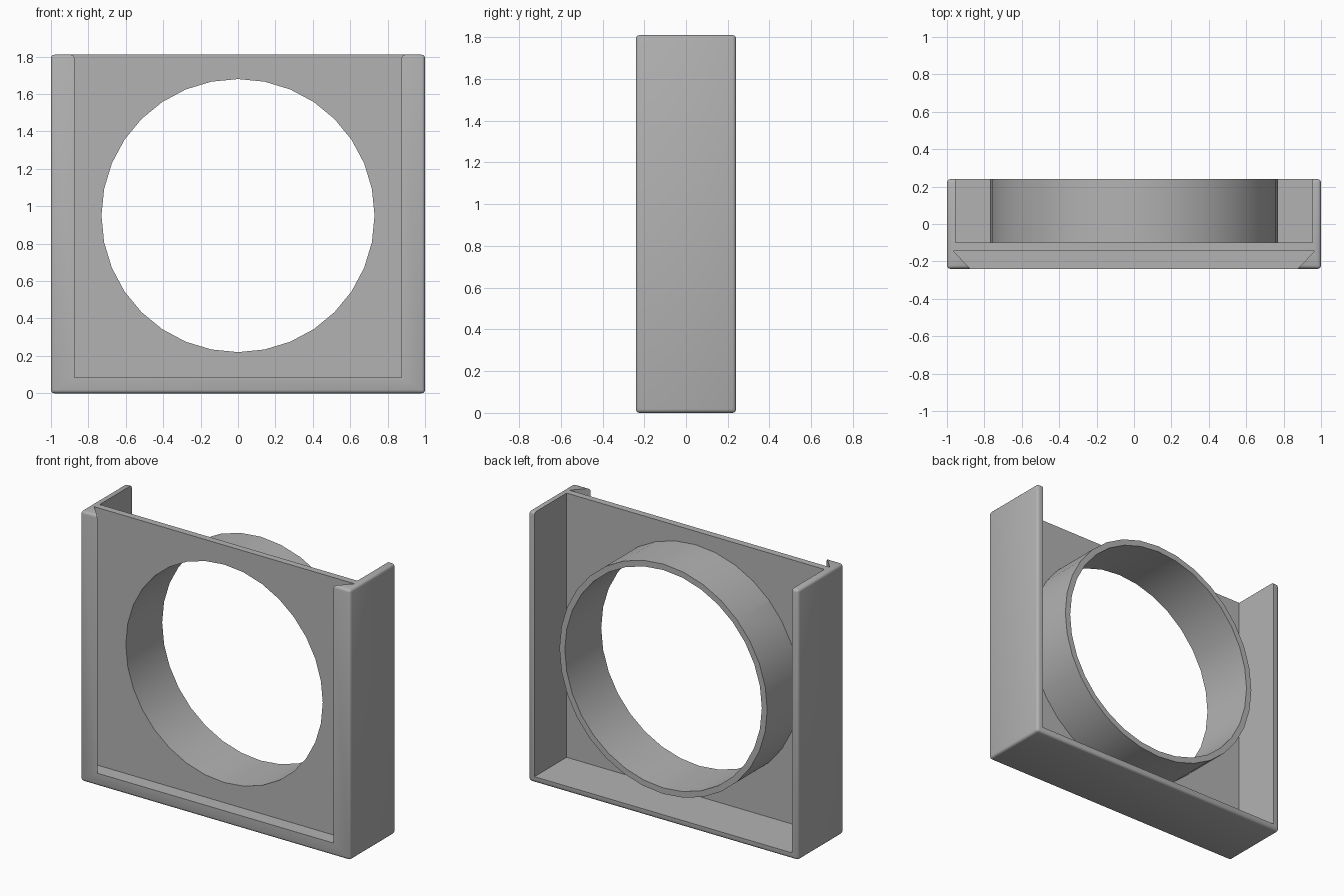
import bpy, bmesh, math
from mathutils import Matrix, Vector

if "Cube" in bpy.data.objects:
    bpy.data.objects.remove(bpy.data.objects["Cube"])

HEIGHT, HALF_W, HALF_D = 1.81, 1.0, 0.24
PANEL_FRONT, PANEL_BACK = -0.145, -0.10
HOLE_Z = 0.95

grey = bpy.data.materials.new("matte grey")
grey.use_nodes = True
colour = (0.45, 0.45, 0.45, 1)
grey.diffuse_color = colour
grey.node_tree.nodes["Principled BSDF"].inputs["Base Color"].default_value = colour


def make(name, bm):
    bmesh.ops.recalc_face_normals(bm, faces=bm.faces)
    mesh = bpy.data.meshes.new(name)
    bm.to_mesh(mesh)
    bm.free()
    mesh.materials.append(grey)
    obj = bpy.data.objects.new(name, mesh)
    bpy.context.collection.objects.link(obj)
    return obj


def prism(name, outline, z0, z1):
    """Extrude an (x, y) outline upward."""
    bm = bmesh.new()
    face = bm.faces.new([bm.verts.new((x, y, z0)) for x, y in outline])
    top = bmesh.ops.extrude_face_region(bm, geom=[face])["geom"]
    verts = [v for v in top if isinstance(v, bmesh.types.BMVert)]
    bmesh.ops.translate(bm, vec=Vector((0, 0, z1 - z0)), verts=verts)
    return make(name, bm)


def block(name, half_x, y0, y1, z0, z1):
    return prism(name, [(-half_x, y0), (half_x, y0), (half_x, y1), (-half_x, y1)], z0, z1)


def tube_solid(name, radius, y0, y1):
    """Cylinder lying along y, centred on the opening."""
    bm = bmesh.new()
    place = Matrix.Translation((0, (y0 + y1) / 2, HOLE_Z)) @ Matrix.Rotation(math.pi / 2, 4, "X")
    bmesh.ops.create_cone(bm, cap_ends=True, segments=32, radius1=radius,
                          radius2=radius, depth=y1 - y0, matrix=place)
    return make(name, bm)


def apply(obj, mod):
    bpy.context.view_layer.objects.active = obj
    bpy.ops.object.modifier_apply(modifier=mod.name)


def combine(obj, tool, operation):
    mod = obj.modifiers.new("combine", "BOOLEAN")
    mod.object, mod.operation, mod.solver = tool, operation, "EXACT"
    apply(obj, mod)
    bpy.data.objects.remove(tool)


# Rounded outer block
frame = block("duct_frame", HALF_W, -HALF_D, HALF_D, 0, HEIGHT)
bevel = frame.modifiers.new("rounding", "BEVEL")
bevel.width, bevel.segments = 0.018, 3
apply(frame, bevel)

# Open pocket behind the panel
combine(frame, block("back_pocket", 0.955, PANEL_BACK, 0.5, 0.04, 2.2), "DIFFERENCE")

# Dovetail slide channel in front of the panel
slope = (0.965 - 0.875) / (PANEL_FRONT + HALF_D)
mouth = 0.875 - slope * 0.06
channel = [(-mouth, -HALF_D - 0.06), (mouth, -HALF_D - 0.06),
           (0.965, PANEL_FRONT), (-0.965, PANEL_FRONT)]
combine(frame, prism("slide_channel", channel, 0.085, 2.2), "DIFFERENCE")

# Round collar and the opening through it
combine(frame, tube_solid("collar", 0.77, -0.12, HALF_D), "UNION")
combine(frame, tube_solid("opening", 0.73, -0.5, 0.5), "DIFFERENCE")

# Smooth the curves, keep the corners crisp
bpy.ops.object.select_all(action="DESELECT")
frame.select_set(True)
bpy.context.view_layer.objects.active = frame
bpy.ops.object.shade_smooth_by_angle(angle=math.radians(32))
